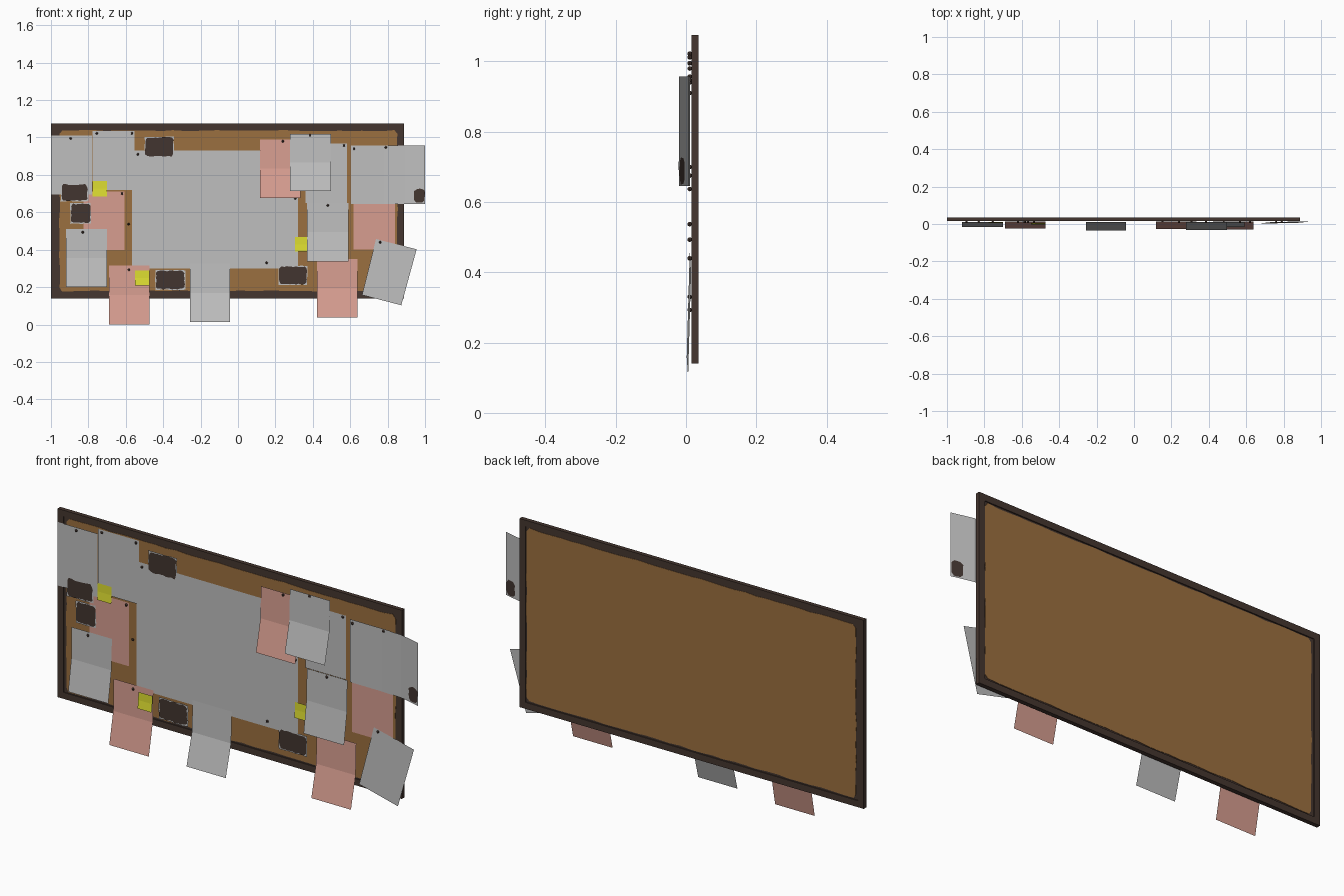
import bpy, bmesh, math, random
from mathutils import Vector

if "Cube" in bpy.data.objects:
    bpy.data.objects.remove(bpy.data.objects["Cube"])

random.seed(4)

def material(name, rgb):
    m = bpy.data.materials.new(name)
    m.diffuse_color = (*rgb, 1)
    m.use_nodes = True
    m.node_tree.nodes["Principled BSDF"].inputs["Base Color"].default_value = m.diffuse_color
    return m

WOOD = material("dark wood", (0.060, 0.037, 0.029))
CORK = material("cork", (0.33, 0.16, 0.050))
WHITE = material("white paper", (0.52, 0.52, 0.52))
PINK = material("pink paper", (0.68, 0.34, 0.28))
YELLOW = material("yellow note", (0.72, 0.72, 0.03))
DARK = material("dark print", (0.055, 0.036, 0.029))

def finish(name, bm, mat):
    me = bpy.data.meshes.new(name)
    bm.to_mesh(me)
    bm.free()
    me.materials.append(mat)
    ob = bpy.data.objects.new(name, me)
    bpy.context.collection.objects.link(ob)
    return ob

def ring(name, x0, x1, z0, z1, y0, y1, w, mat):
    """Mitred rectangular frame of width w between depths y0 and y1."""
    bm = bmesh.new()
    loops = []
    for inset, y in ((0, y0), (w, y0), (w, y1), (0, y1)):
        a, b, c, d = x0 + inset, x1 - inset, z0 + inset, z1 - inset
        loops.append([bm.verts.new(p) for p in ((a, y, c), (b, y, c), (b, y, d), (a, y, d))])
    for k in range(4):
        p, q = loops[k], loops[(k + 1) % 4]
        for i in range(4):
            j = (i + 1) % 4
            bm.faces.new((p[i], p[j], q[j], q[i]))
    bmesh.ops.recalc_face_normals(bm, faces=bm.faces)
    return finish(name, bm, mat)

def ragged(name, x0, x1, z0, z1, y, mat, step, jit, depth=0, slope=0, corner=0.0):
    """Rough-edged plate; slope tilts it along x, depth makes it solid."""
    pts = []
    c = [(x0 + corner, z0), (x1 - corner, z0), (x1, z0 + corner), (x1, z1 - corner),
         (x1 - corner, z1), (x0 + corner, z1), (x0, z1 - corner), (x0, z0 + corner)]
    for (ax, az), (bx, bz) in zip(c, c[1:] + c[:1]):
        length = math.hypot(bx - ax, bz - az)
        if length < 1e-6:
            continue
        n = max(1, round(length / step))
        for i in range(n):
            t = i / n
            pts.append((ax + (bx - ax) * t + random.uniform(-jit, jit),
                        az + (bz - az) * t + random.uniform(-jit, jit)))
    bm = bmesh.new()
    face = bm.faces.new([bm.verts.new((px, y + slope * (px - x0), pz)) for px, pz in pts])
    if depth:
        r = bmesh.ops.extrude_face_region(bm, geom=[face])
        bmesh.ops.translate(bm, vec=(0, depth, 0),
                            verts=[v for v in r["geom"] if isinstance(v, bmesh.types.BMVert)])
        bmesh.ops.recalc_face_normals(bm, faces=bm.faces)
    return finish(name, bm, mat)

def sheet(name, x0, x1, z0, z1, y, mat, curl=0, sideways=False):
    """Thin sheet; its lower (or right) half folds forward by curl."""
    bm = bmesh.new()
    rows = []
    for t, k in ((0, 0), (0.5, 0.12), (1, 1)) if curl else ((0, 0), (1, 0)):
        yy = y - curl * k
        if sideways:
            x = x0 + (x1 - x0) * t
            rows.append([bm.verts.new((x, yy, z1)), bm.verts.new((x, yy, z0))])
        else:
            z = z1 + (z0 - z1) * t
            rows.append([bm.verts.new((x1, yy, z)), bm.verts.new((x0, yy, z))])
    for p, q in zip(rows, rows[1:]):
        bm.faces.new((p[0], p[1], q[1], q[0]))
    bmesh.ops.recalc_face_normals(bm, faces=bm.faces)
    bm.normal_update()
    if sum(f.normal.y for f in bm.faces) > 0:      # front of paper faces -y
        bmesh.ops.reverse_faces(bm, faces=bm.faces)
    return finish(name, bm, mat)

# Board: outer frame, recessed inner lip, cork slab with rough edge
ring("outer_frame", -1.0, 0.888, 0.14, 1.075, 0.015, 0.036, 0.032, WOOD)
ring("inner_lip", -0.97, 0.858, 0.17, 1.045, 0.020, 0.031, 0.04, WOOD)
ragged("cork_panel", -0.955, 0.852, 0.18, 1.037, 0.0185, CORK, 0.06, 0.003, depth=0.014, corner=0.015)

# Sheets: x0, x1, z0, z1, y, material, forward curl
sheets = [
    ("large_sheet", -0.567, 0.32, 0.30, 0.93, 0.0140, WHITE, 0),
    ("upper_left_sheet", -1.0, -0.78, 0.695, 1.01, 0.0125, WHITE, 0),
    ("upper_left_inner_sheet", -0.777, -0.553, 0.72, 1.035, 0.0128, WHITE, 0),
    ("left_pink_sheet", -0.825, -0.608, 0.398, 0.712, 0.0136, PINK, 0),
    ("lower_left_sheet", -0.92, -0.70, 0.20, 0.51, 0.0115, WHITE, 0.028),
    ("lower_left_pink_sheet", -0.69, -0.473, 0.0, 0.315, 0.0122, PINK, 0.035),
    ("lower_middle_sheet", -0.257, -0.042, 0.014, 0.325, 0.0115, WHITE, 0.0475),
    ("lower_right_pink_sheet", 0.423, 0.64, 0.037, 0.35, 0.0125, PINK, 0.042),
    ("right_pink_sheet", 0.617, 0.84, 0.40, 0.71, 0.0138, PINK, 0),
    ("middle_right_sheet", 0.37, 0.592, 0.338, 0.65, 0.0112, WHITE, 0.026),
    ("upper_right_pink_sheet", 0.118, 0.333, 0.676, 0.99, 0.0122, PINK, 0.040),
    ("upper_right_back_sheet", 0.362, 0.582, 0.65, 0.967, 0.0132, WHITE, 0),
    ("upper_right_front_sheet", 0.278, 0.498, 0.715, 1.02, 0.0100, WHITE, 0.041),
    ("far_right_sheet", 0.605, 0.825, 0.645, 0.957, 0.0125, WHITE, 0),
    ("left_yellow_note", -0.777, -0.70, 0.685, 0.767, 0.0105, YELLOW, 0.004),
    ("lower_yellow_note", -0.55, -0.473, 0.21, 0.29, 0.0045, YELLOW, 0.006),
    ("right_yellow_note", 0.305, 0.372, 0.39, 0.467, 0.0105, YELLOW, 0.004),
]
for s in sheets:
    sheet(*s)

# Sheet overhanging the right edge, folded along its height
sheet("overhanging_sheet", 0.78, 1.0, 0.645, 0.957, 0.0112, WHITE, 0.031, sideways=True)

# Turned sheet at the lower right
bm = bmesh.new()
bm.faces.new([bm.verts.new(p) for p in ((0.738, 0.0105, 0.457), (0.663, 0.002, 0.158),
                                        (0.873, 0.006, 0.103), (0.955, 0.0145, 0.402))])
finish("turned_sheet", bm, WHITE)

# Dark prints with torn edges on light backing
prints = [(-0.495, -0.347, 0.90, 1.0), (-0.943, -0.805, 0.663, 0.748), (-0.893, -0.79, 0.545, 0.645),
          (-0.437, -0.285, 0.19, 0.287), (0.22, 0.367, 0.217, 0.31)]
for i, (a, b, c, d) in enumerate(prints):
    ragged(f"print_backing_{i}", a - 0.004, b + 0.004, c - 0.005, d + 0.004, 0.0105, WHITE, 0.03, 0.002)
    ragged(f"dark_print_{i}", a, b, c, d, 0.0090, DARK, 0.015, 0.003, corner=0.01)

# Print on the overhanging sheet, seen from both sides
for side, off in (("front", -0.0012), ("rear", 0.0012)):
    ragged(f"overhang_print_{side}", 0.942, 0.997, 0.652, 0.725, -0.0056 + off, DARK,
           0.015, 0.002, slope=-0.248, corner=0.012)

# Pins
pins = [(-0.895, 0.995), (-0.755, 1.022), (-0.567, 1.022), (-0.535, 0.91), (-0.585, 0.537),
        (0.153, 0.33), (0.307, 0.675), (-0.62, 0.70), (-0.83, 0.493), (-0.583, 0.293),
        (0.48, 0.637), (0.24, 0.98), (0.385, 1.012), (0.567, 0.957), (0.62, 0.94),
        (0.79, 0.947), (0.76, 0.44)]
for i, (x, z) in enumerate(pins):
    bm = bmesh.new()
    bmesh.ops.create_uvsphere(bm, u_segments=8, v_segments=6, radius=0.0065)
    for v in bm.verts:
        v.co = Vector((x, 0.0105, z)) + v.co
    finish(f"pin_{i}", bm, WOOD)
